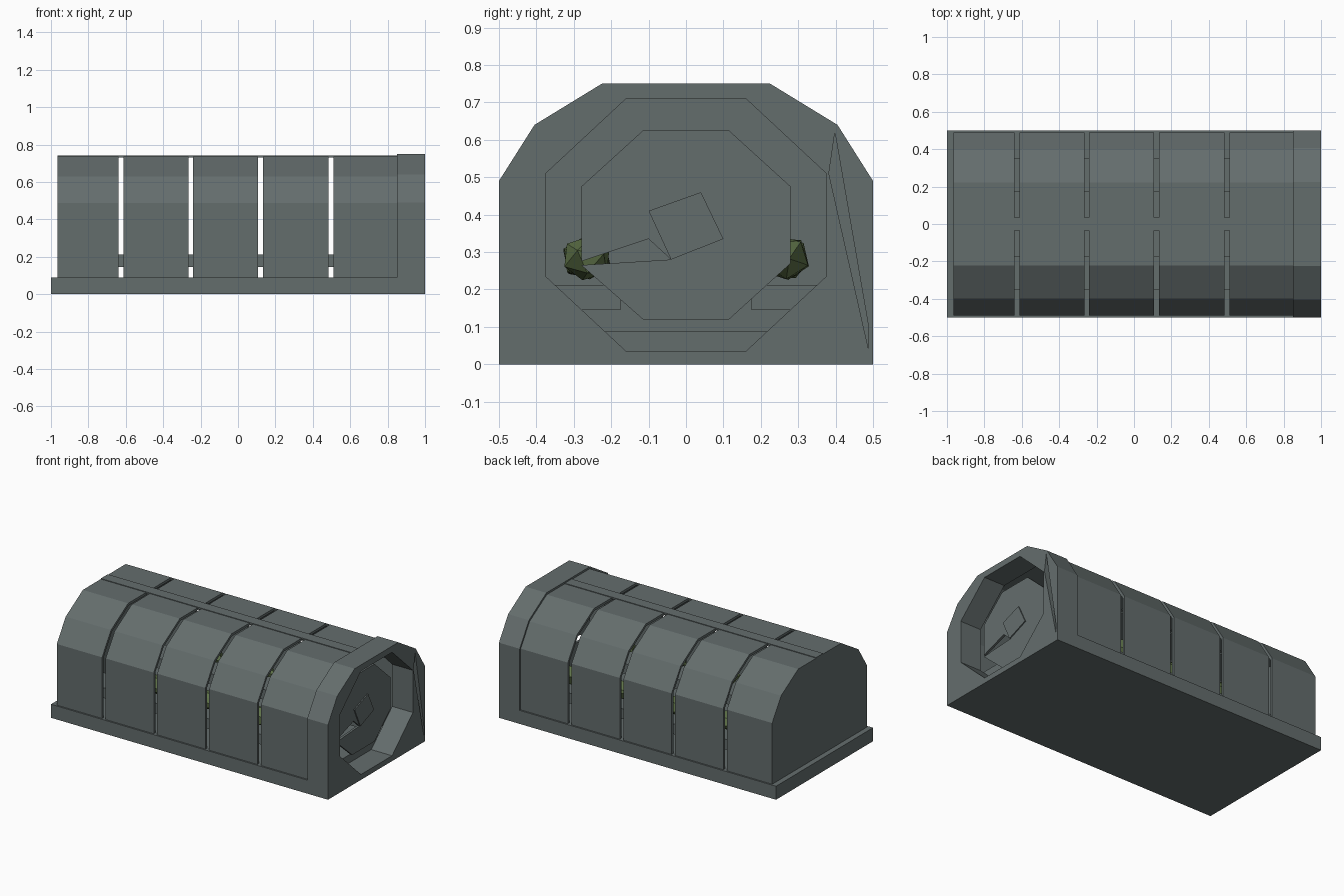
import bpy, bmesh, random
from mathutils import Vector, Euler, Matrix

if "Cube" in bpy.data.objects:
    bpy.data.objects.remove(bpy.data.objects["Cube"])
random.seed(4)


def material(name, rgb):
    m = bpy.data.materials.new(name)
    m.use_nodes = True
    m.diffuse_color = (*rgb, 1)
    m.node_tree.nodes["Principled BSDF"].inputs["Base Color"].default_value = (*rgb, 1)
    return m


SLATE = material("slate_grey", (0.127, 0.153, 0.152))
GREEN = material("moss_green", (0.114, 0.171, 0.065))


def finish(name, bm, mat):
    bmesh.ops.recalc_face_normals(bm, faces=bm.faces)
    mesh = bpy.data.meshes.new(name)
    bm.to_mesh(mesh)
    bm.free()
    mesh.materials.append(mat)
    obj = bpy.data.objects.new(name, mesh)
    bpy.context.collection.objects.link(obj)
    return obj


def prism(name, outline, x0, x1, mat=SLATE):
    """Extrude a (y, z) outline along x."""
    bm = bmesh.new()
    face = bm.faces.new([bm.verts.new((x0, y, z)) for y, z in outline])
    out = bmesh.ops.extrude_face_region(bm, geom=[face])
    verts = [v for v in out["geom"] if isinstance(v, bmesh.types.BMVert)]
    bmesh.ops.translate(bm, verts=verts, vec=(x1 - x0, 0, 0))
    return finish(name, bm, mat)


def mirrored(half):
    """Close a right-hand outline with its mirror image."""
    return half + [(-y, z) for y, z in reversed(half)]


def rect(y0, y1, z0, z1):
    return [(y0, z0), (y1, z0), (y1, z1), (y0, z1)]


def cut(target, cutter):
    mod = target.modifiers.new("cut", "BOOLEAN")
    mod.operation = "DIFFERENCE"
    mod.solver = "EXACT"
    mod.object = cutter
    cutter.hide_render = True
    bpy.context.view_layer.objects.active = target
    bpy.ops.object.modifier_apply(modifier=mod.name)
    bpy.data.objects.remove(cutter)


# Floor slab
prism("base", rect(-0.5, 0.5, 0, 0.088), -1, 0.85)

# Entrance frame with an octagonal opening and a torn corner
arch = [(0.5, 0), (0.5, 0.49), (0.405, 0.64), (0.225, 0.75)]
opening = [(0.16, 0.035), (0.375, 0.235), (0.375, 0.51), (0.16, 0.71)]
frame = prism("entrance_frame", mirrored(arch), 0.85, 1)
cut(frame, prism("opening_cutter", mirrored(opening), 0.8, 1.05))
cut(frame, prism("corner_cutter", [(0.398, 0.62), (0.382, 0.51), (0.488, 0.04), (0.488, 0.1)], 0.9, 1.05))

# Arched shell panels separated by narrow slits
outer = [(0.49, 0.08), (0.49, 0.487), (0.398, 0.63), (0.221, 0.737)]
inner = [(0.474, 0.08), (0.474, 0.482), (0.388, 0.617), (0.217, 0.721)]
shell = mirrored(outer) + list(reversed(mirrored(inner)))
for i, (x0, x1) in enumerate([(-0.965, -0.638), (-0.612, -0.265), (-0.24, 0.108),
                              (0.135, 0.483), (0.51, 0.85)]):
    prism(f"shell_panel_{i + 1}", shell, x0, x1)
prism("back_wall", mirrored(outer), -0.965, -0.95)
prism("roof_spine", rect(-0.036, 0.036, 0.73, 0.741), -0.965, 0.85)

# Inner door plate with a split, and its tilted square hub
door = [(0.115, 0.12), (0.28, 0.27), (0.28, 0.475), (0.115, 0.625),
        (-0.115, 0.625), (-0.28, 0.475), (-0.28, 0.275),
        (-0.1, 0.335), (-0.04, 0.28), (-0.28, 0.265), (-0.115, 0.12)]
prism("door_plate", door, 0.89, 0.905)
prism("door_hub", [(-0.1, 0.41), (0.04, 0.46), (0.1, 0.335), (-0.04, 0.28)], 0.9, 0.912)

# Benches along both sides, each carrying faceted green bundles
for side, name in ((1, "left"), (-1, "right")):
    y0, y1 = sorted((side * 0.175, side * 0.35))
    prism(f"{name}_bench", rect(y0, y1, 0.145, 0.212), -0.95, 0.85)
    for i in range(4):
        bm = bmesh.new()
        bmesh.ops.create_icosphere(bm, subdivisions=1, radius=1)
        turn = Euler([random.uniform(0, 3) for _ in range(3)]).to_matrix()
        bmesh.ops.transform(bm, matrix=turn.to_4x4(), verts=bm.verts)
        bmesh.ops.scale(bm, vec=(0.15, 0.068, 0.062), verts=bm.verts)
        bmesh.ops.translate(bm, vec=(-0.43 + i * 0.373, side * 0.265, 0.284), verts=bm.verts)
        finish(f"{name}_bundle_{i + 1}", bm, GREEN)
